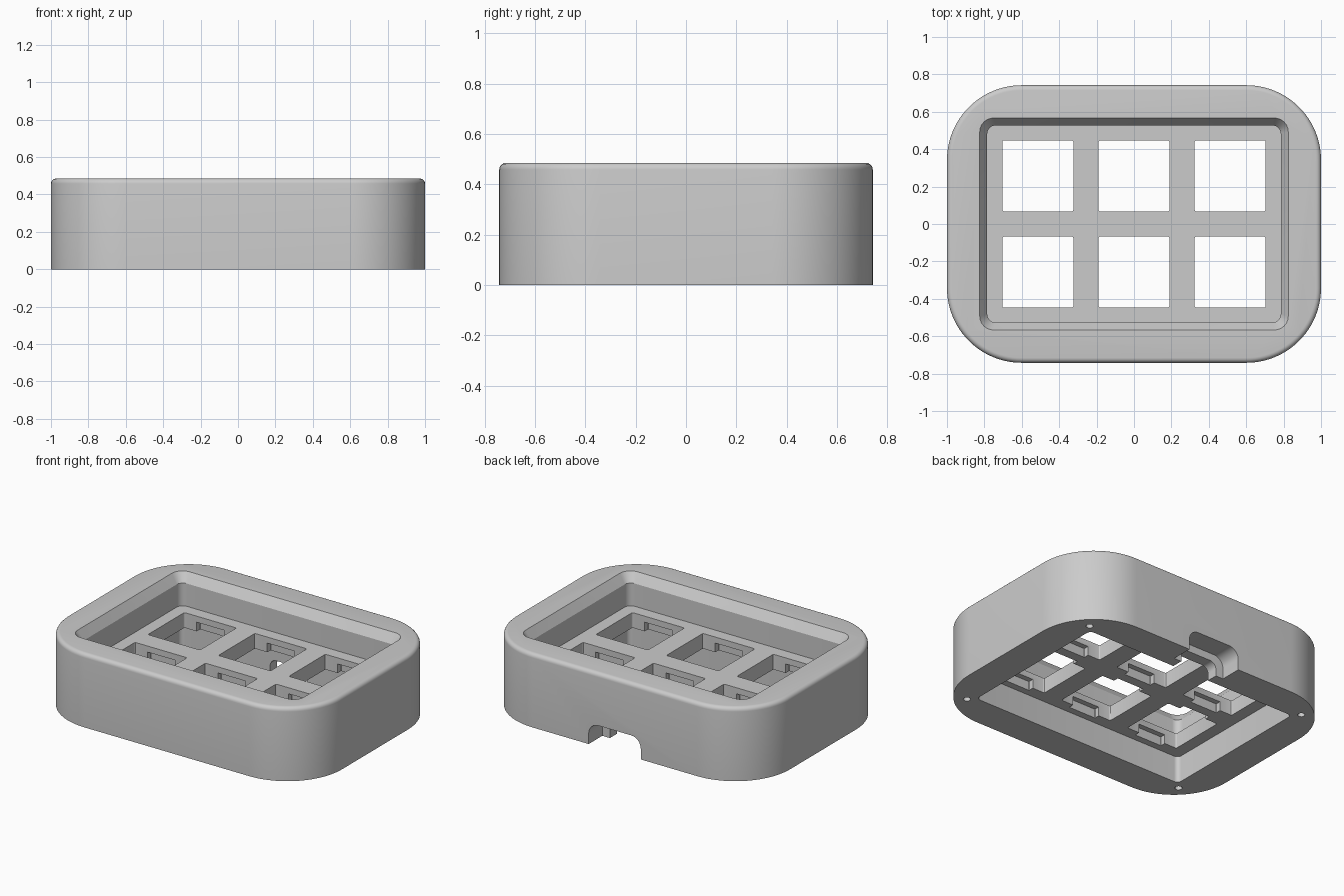
import bpy, bmesh, math
from mathutils import Matrix

old = bpy.data.objects.get("Cube")
if old:
    bpy.data.objects.remove(old, do_unlink=True)

grey = bpy.data.materials.new("matte_grey")
grey.use_nodes = True
COLOUR = (0.6, 0.6, 0.6, 1)
grey.diffuse_color = COLOUR
grey.node_tree.nodes["Principled BSDF"].inputs["Base Color"].default_value = COLOUR


def outline(hx, hy, r, seg):
    """Rounded rectangle, anticlockwise."""
    pts = []
    for i, (sx, sy) in enumerate([(1, 1), (-1, 1), (-1, -1), (1, -1)]):
        for k in range(seg + 1):
            a = math.pi / 2 * (i + k / seg)
            pts.append((sx * (hx - r) + r * math.cos(a), sy * (hy - r) + r * math.sin(a)))
    return pts


def loft(name, levels, seg=6, matrix=Matrix()):
    """Solid through rounded rectangles given as (half x, half y, radius, z)."""
    bm = bmesh.new()
    rings = [[bm.verts.new((x, y, z)) for x, y in outline(hx, hy, r, seg)]
             for hx, hy, r, z in levels]
    n = len(rings[0])
    for low, high in zip(rings, rings[1:]):
        for i in range(n):
            j = (i + 1) % n
            bm.faces.new((low[i], low[j], high[j], high[i]))
    bm.faces.new(rings[0][::-1])
    bm.faces.new(rings[-1])
    bm.transform(matrix)
    bmesh.ops.recalc_face_normals(bm, faces=bm.faces)
    mesh = bpy.data.meshes.new(name)
    bm.to_mesh(mesh)
    bm.free()
    mesh.materials.append(grey)
    obj = bpy.data.objects.new(name, mesh)
    bpy.context.collection.objects.link(obj)
    return obj


def cut(body, cutter):
    """Subtract the cutter and throw it away."""
    cutter.hide_render = True
    mod = body.modifiers.new("cut", "BOOLEAN")
    mod.operation = "DIFFERENCE"
    mod.solver = "EXACT"
    mod.object = cutter
    bpy.context.view_layer.objects.active = body
    bpy.ops.object.modifier_apply(modifier=mod.name)
    bpy.data.objects.remove(cutter, do_unlink=True)


HX, HY, H, CORNER, FILLET = 1.0, 0.742, 0.485, 0.4, 0.027
PLATE_TOP, PLATE_BOTTOM, PITCH = 0.275, 0.175, 0.514

# Outer shell with rounded top edge
levels = [(HX, HY, CORNER, 0)]
for k in range(6):
    a = math.pi / 2 * k / 5
    inset = FILLET * (1 - math.cos(a))
    levels.append((HX - inset, HY - inset, CORNER - inset, H - FILLET + FILLET * math.sin(a)))
case = loft("keypad_case", levels, seg=24)

# Upper well with a bevelled rim
cut(case, loft("upper_well", [(0.785, 0.527, 0.045, PLATE_TOP), (0.785, 0.527, 0.045, H - 0.06),
                              (0.825, 0.567, 0.075, H), (0.825, 0.567, 0.075, H + 0.1)]))

# Lower cavity beneath the key plate
cut(case, loft("lower_cavity", [(0.785, 0.527, 0.03, -0.1), (0.785, 0.527, 0.03, PLATE_BOTTOM)]))

# Key openings, each with clip recesses below a thin lip
for column in (-1, 0, 1):
    for row in (-0.5, 0.5):
        place = Matrix.Translation((column * PITCH, row * PITCH, 0))
        cut(case, loft("key_opening", [(0.19, 0.19, 0.01, 0.1), (0.19, 0.19, 0.01, 0.35)],
                       seg=3, matrix=place))
        cut(case, loft("clip_recess", [(0.1, 0.225, 0.003, 0.1),
                                       (0.1, 0.225, 0.003, PLATE_TOP - 0.04)],
                       seg=1, matrix=place))

# Stepped cable port through the back wall
turn = Matrix.Rotation(math.pi / 2, 4, "X")
cut(case, loft("cable_port_outer", [(0.19, 0.14, 0.07, -0.9), (0.19, 0.14, 0.07, -0.6)],
               seg=8, matrix=turn))
cut(case, loft("cable_port_inner", [(0.135, 0.09, 0.045, -0.7), (0.135, 0.09, 0.045, -0.45)],
               seg=8, matrix=turn))

# Screw holes in the bottom rim
for sx in (-1, 1):
    for sy in (-1, 1):
        place = Matrix.Translation((sx * 0.825, sy * 0.57, 0))
        cut(case, loft("screw_hole", [(0.022, 0.022, 0.0219, -0.1), (0.022, 0.022, 0.0219, 0.2)],
                       seg=4, matrix=place))

# Smooth curved walls, sharp edges kept
bpy.ops.object.select_all(action="DESELECT")
case.select_set(True)
bpy.context.view_layer.objects.active = case
bpy.ops.object.shade_smooth_by_angle(angle=math.radians(30))
